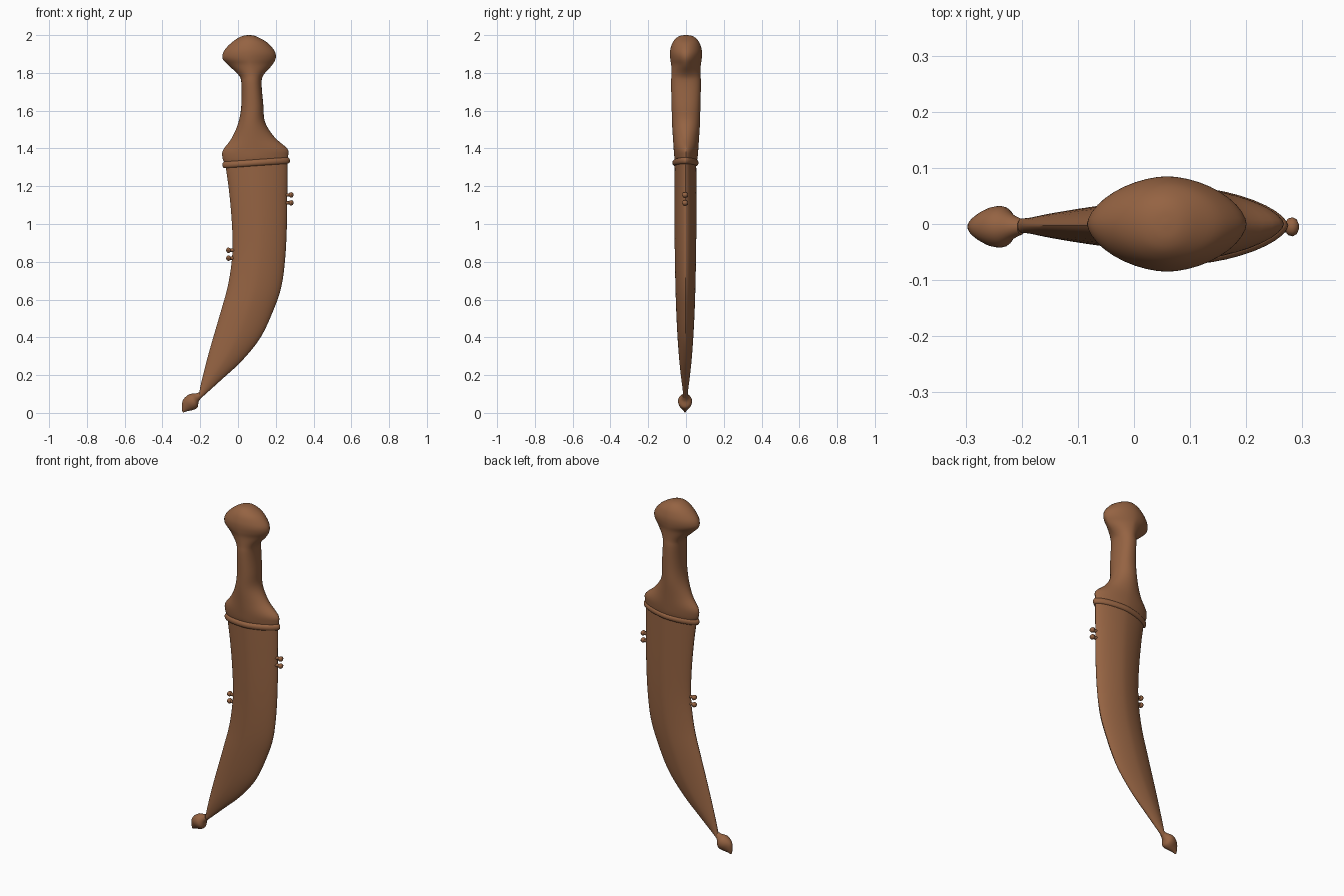
import bpy, bmesh, math
from mathutils import Vector

cube = bpy.data.objects.get("Cube")
if cube:
    bpy.data.objects.remove(cube, do_unlink=True)

brown = bpy.data.materials.new("warm brown")
brown.use_nodes = True
COLOR = (0.30, 0.125, 0.055, 1)
brown.diffuse_color = COLOR
bsdf = brown.node_tree.nodes["Principled BSDF"]
bsdf.inputs["Base Color"].default_value = COLOR
bsdf.inputs["Roughness"].default_value = 0.7


def finish(name, bm, angle=40):
    bmesh.ops.recalc_face_normals(bm, faces=bm.faces)
    mesh = bpy.data.meshes.new(name)
    bm.to_mesh(mesh)
    bm.free()
    mesh.materials.append(brown)
    obj = bpy.data.objects.new(name, mesh)
    bpy.context.collection.objects.link(obj)
    bpy.ops.object.select_all(action='DESELECT')
    obj.select_set(True)
    bpy.context.view_layer.objects.active = obj
    bpy.ops.object.shade_smooth_by_angle(angle=math.radians(angle))
    return obj


def spline(stations, steps):
    """Catmull-Rom interpolation through the stations."""
    out = []
    n = len(stations)
    for i in range(n - 1):
        p = [stations[max(0, min(n - 1, i + k))] for k in (-1, 0, 1, 2)]
        for s in range(steps):
            t = s / steps
            out.append([0.5 * (2 * b + (c - a) * t + (2 * a - 5 * b + 4 * c - d) * t * t
                               + (3 * b - a - 3 * c + d) * t ** 3) for a, b, c, d in zip(*p)])
    return out + [list(stations[-1])]


def loft(name, stations, steps=4, sides=40, y0=0.0):
    """Skin sections given as left x, left z, right x, right z, half depth, roundness."""
    bm = bmesh.new()
    rings = []
    for xl, zl, xr, zr, depth, power in spline(stations, steps):
        ring = []
        for k in range(sides):
            a = 2 * math.pi * k / sides
            c, s = math.cos(a), math.sin(a)
            u = math.copysign(abs(c) ** (2 / power), c)
            v = math.copysign(abs(s) ** (2 / power), s)
            ring.append(bm.verts.new(((xl + xr) / 2 + u * (xr - xl) / 2, y0 + v * depth,
                                      (zl + zr) / 2 + u * (zr - zl) / 2)))
        rings.append(ring)
    for a, b in zip(rings, rings[1:]):
        for k in range(sides):
            j = (k + 1) % sides
            bm.faces.new((a[k], a[j], b[j], b[k]))
    bm.faces.new(rings[0])
    bm.faces.new(rings[-1])
    return finish(name, bm)


# Curved scabbard with a lens section, tapering to the tip
loft("scabbard", [
    (-0.068, 1.32, 0.262, 1.34, 0.057, 1.65),
    (-0.048, 1.18, 0.261, 1.19, 0.058, 1.65),
    (-0.032, 1.00, 0.259, 1.00, 0.058, 1.65),
    (-0.030, 0.84, 0.250, 0.82, 0.056, 1.65),
    (-0.052, 0.68, 0.230, 0.67, 0.053, 1.65),
    (-0.090, 0.54, 0.190, 0.55, 0.049, 1.65),
    (-0.128, 0.41, 0.120, 0.40, 0.042, 1.65),
    (-0.162, 0.29, 0.020, 0.275, 0.033, 1.65),
    (-0.185, 0.20, -0.085, 0.178, 0.023, 1.8),
    (-0.198, 0.145, -0.160, 0.11, 0.015, 2),
    (-0.205, 0.11, -0.188, 0.085, 0.013, 2),
    (-0.212, 0.10, -0.198, 0.075, 0.012, 2),
], y0=-0.003)

# Bulb finial below the tip
loft("tip_finial", [
    (-0.208, 0.108, -0.194, 0.080, 0.014, 2),
    (-0.225, 0.103, -0.208, 0.060, 0.022, 2),
    (-0.253, 0.100, -0.213, 0.032, 0.036, 2),
    (-0.277, 0.085, -0.226, 0.020, 0.035, 2),
    (-0.293, 0.064, -0.248, 0.013, 0.024, 2),
    (-0.297, 0.035, -0.270, 0.009, 0.013, 2),
    (-0.295, 0.008, -0.290, 0.002, 0.003, 2),
], sides=24, y0=-0.005)

# Rounded band around the scabbard mouth, tilted slightly
band = []
for k in range(9):
    a = math.pi * k / 8
    grow = 0.013 * math.sin(a)
    h = -0.017 * math.cos(a)
    band.append((-0.070 - grow, 1.313 + h, 0.262 + grow, 1.336 + h, 0.056 + grow, 1.65))
loft("mouth_band", band, steps=1, y0=-0.003)

# Flared guard, waisted grip and mushroom pommel in one piece
loft("hilt", [
    (-0.072, 1.325, 0.262, 1.345, 0.058, 1.65),
    (-0.082, 1.350, 0.266, 1.365, 0.062, 1.65),
    (-0.080, 1.390, 0.260, 1.400, 0.065, 1.7),
    (-0.036, 1.450, 0.193, 1.460, 0.069, 1.8),
    (0.000, 1.530, 0.143, 1.540, 0.074, 2),
    (0.017, 1.620, 0.134, 1.630, 0.076, 2.2),
    (0.018, 1.740, 0.125, 1.745, 0.079, 2.2),
    (0.006, 1.785, 0.136, 1.790, 0.077, 1.9),
    (-0.048, 1.838, 0.178, 1.838, 0.078, 1.55),
    (-0.080, 1.872, 0.198, 1.872, 0.083, 1.65),
    (-0.081, 1.900, 0.199, 1.902, 0.085, 1.75),
    (-0.066, 1.928, 0.184, 1.930, 0.082, 1.8),
    (-0.032, 1.962, 0.153, 1.962, 0.070, 1.9),
    (0.003, 1.986, 0.112, 1.986, 0.050, 2),
    (0.030, 1.997, 0.085, 1.997, 0.028, 2),
    (0.053, 2.000, 0.061, 2.000, 0.004, 2),
])


# Pairs of small knobbed lugs on both edges
def lug(name, x, z, side):
    bm = bmesh.new()
    rows = [(-0.012, 0.011), (0.012, 0.010), (0.016, 0.015), (0.024, 0.017),
            (0.031, 0.013), (0.035, 0.004)]
    prev = None
    for dx, r in rows:
        ring = [bm.verts.new(Vector((x + side * dx, -0.005 + r * math.cos(k * math.pi / 6),
                                     z + 0.85 * r * math.sin(k * math.pi / 6)))) for k in range(12)]
        if prev:
            for k in range(12):
                j = (k + 1) % 12
                bm.faces.new((prev[k], prev[j], ring[j], ring[k]))
        else:
            bm.faces.new(ring)
        prev = ring
    bm.faces.new(prev)
    finish(name, bm)


for label, x, z, side in (("left", 0.259, 1.133, 1), ("right", -0.028, 0.84, -1)):
    for place, dz in (("upper", 0.021), ("lower", -0.021)):
        lug(f"{label}_{place}_lug", x, z + dz, side)
